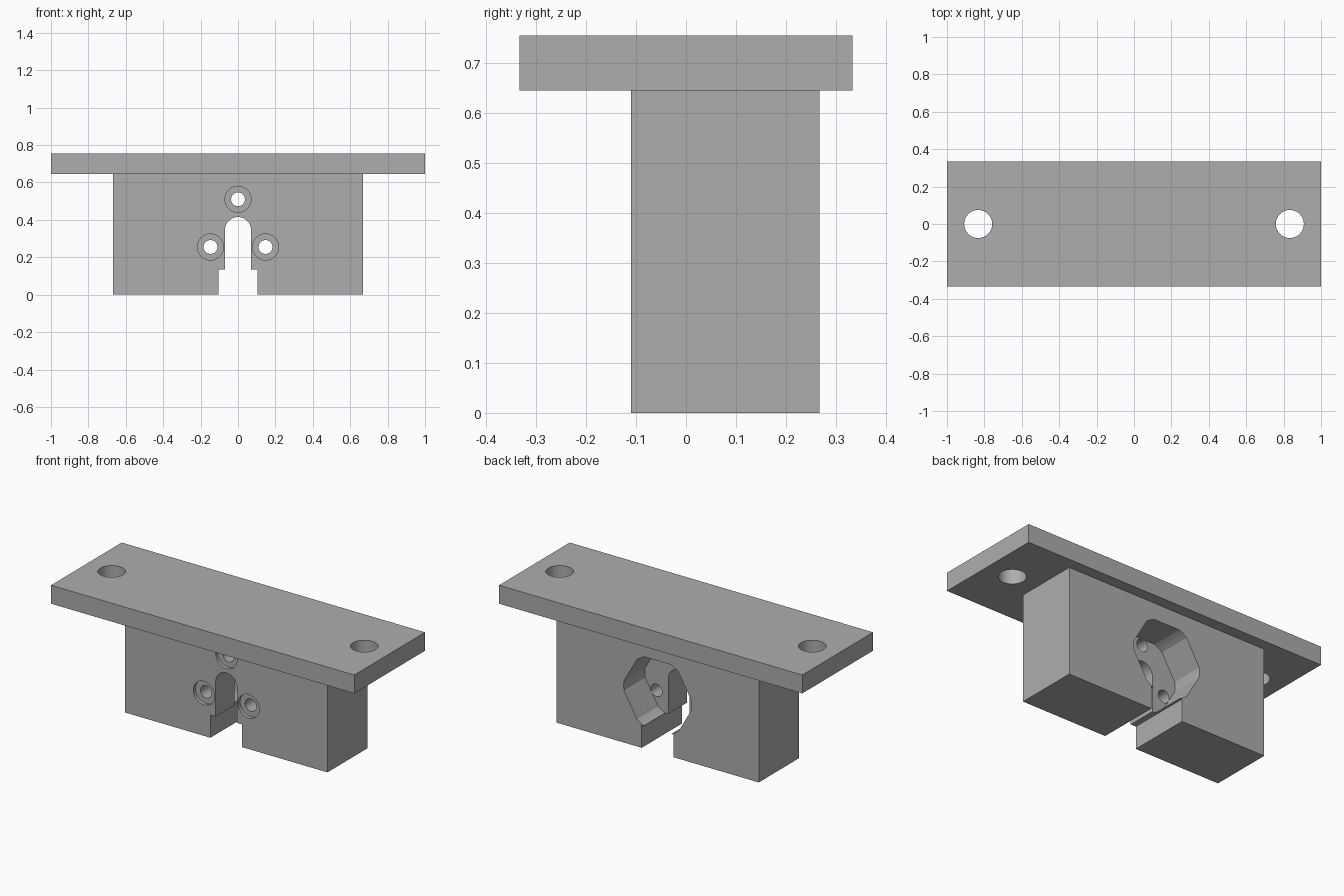
import bpy
import bmesh
from math import sin, cos, pi, radians, acos

if "Cube" in bpy.data.objects:
    bpy.data.objects.remove(bpy.data.objects["Cube"], do_unlink=True)

grey = bpy.data.materials.new("mid grey")
grey.use_nodes = True
grey.diffuse_color = (0.42, 0.42, 0.42, 1)
grey.node_tree.nodes["Principled BSDF"].inputs["Base Color"].default_value = grey.diffuse_color


def prism(name, outline, start, end, axis="y"):
    """Extrude a closed 2D outline along y (points are x, z) or z (points are x, y)."""
    bm = bmesh.new()
    put = (lambda p, d: (p[0], d, p[1])) if axis == "y" else (lambda p, d: (p[0], p[1], d))
    rings = [[bm.verts.new(put(p, d)) for p in outline] for d in (start, end)]
    n = len(outline)
    for ring in rings:
        bm.faces.new(ring)
    for i in range(n):
        j = (i + 1) % n
        bm.faces.new((rings[0][i], rings[0][j], rings[1][j], rings[1][i]))
    bmesh.ops.recalc_face_normals(bm, faces=bm.faces)
    mesh = bpy.data.meshes.new(name)
    bm.to_mesh(mesh)
    bm.free()
    mesh.materials.append(grey)
    obj = bpy.data.objects.new(name, mesh)
    bpy.context.collection.objects.link(obj)
    return obj


def arc(cx, cy, r, a0, a1, steps):
    angles = [a0 + (a1 - a0) * i / steps for i in range(steps + 1)]
    return [(cx + r * cos(a), cy + r * sin(a)) for a in angles]


def circle(cx, cy, r):
    return arc(cx, cy, r, 0, 2 * pi, 48)[:-1]


def rect(x, low, high):
    return [(-x, low), (x, low), (x, high), (-x, high)]


def cut(target, cutter):
    mod = target.modifiers.new("cut", "BOOLEAN")
    mod.operation = "DIFFERENCE"
    mod.solver = "EXACT"
    mod.object = cutter
    bpy.context.view_layer.objects.active = target
    bpy.ops.object.modifier_apply(modifier=mod.name)
    bpy.data.objects.remove(cutter, do_unlink=True)


FRONT, BACK, FLOOR = -0.11, 0.267, 0.067
MID = 0.34   # height of the pocket centre

# Mounting plate with two screw holes
plate = prism("mounting_plate", rect(1, -0.333, 0.333), 0.645, 0.755, "z")
for side in (-1, 1):
    cut(plate, prism("screw_cutter", circle(side * 0.833, 0, 0.075), 0.5, 0.9, "z"))

# Holder block
block = prism("holder_block", rect(0.667, 0, 0.645), FRONT, BACK)

# Hexagonal pocket with rounded corners, open to the back
apothem, radius = 0.207, 0.224
half = radians(30) - acos(apothem / radius)
hexagon = []
for k in range(6):
    a = k * pi / 3
    hexagon += arc(0, MID, radius, a - half, a + half, 6)
cut(block, prism("pocket_cutter", hexagon, FLOOR, 0.5))

# Round-topped slot that widens at the bottom
slot = [(-0.07, 0.135), (-0.105, 0.135), (-0.105, -0.1),
        (0.105, -0.1), (0.105, 0.135), (0.07, 0.135)]
slot += arc(0, 0.345, 0.07, 0, pi, 24)
cut(block, prism("slot_cutter", slot, -0.5, 0.5))

# Three bolt holes with shallow counterbores in the front
for k in range(3):
    a = pi / 2 + k * 2 * pi / 3
    x, z = 0.17 * cos(a), MID + 0.17 * sin(a)
    cut(block, prism("bolt_cutter", circle(x, z, 0.037), -0.5, FLOOR + 0.05))
    cut(block, prism("counterbore_cutter", circle(x, z, 0.07), -0.5, FRONT + 0.02))

for obj in (plate, block):
    bpy.ops.object.select_all(action="DESELECT")
    obj.select_set(True)
    bpy.context.view_layer.objects.active = obj
    bpy.ops.object.shade_smooth_by_angle(angle=radians(20))
